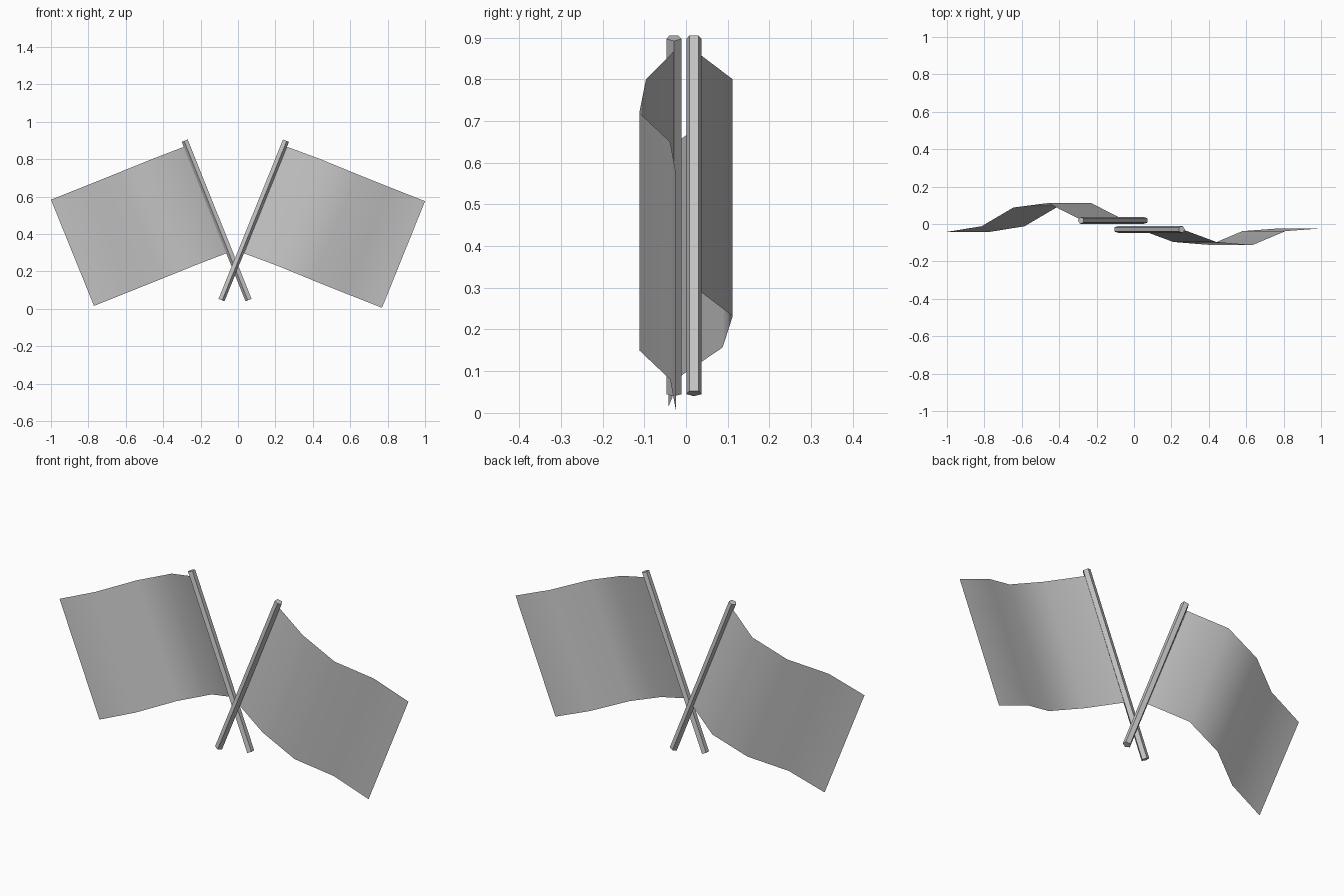
import bpy
from math import cos, sin, pi
from mathutils import Vector

cube = bpy.data.objects.get("Cube")
if cube:
    bpy.data.objects.remove(cube, do_unlink=True)

# One plain grey for cloth and poles
grey = bpy.data.materials.new("plain_grey")
grey.use_nodes = True
colour = (0.55, 0.55, 0.55, 1)
grey.diffuse_color = colour
grey.node_tree.nodes["Principled BSDF"].inputs["Base Color"].default_value = colour


def add_mesh(name, verts, faces, angle):
    mesh = bpy.data.meshes.new(name)
    mesh.from_pydata(verts, [], faces)
    mesh.materials.append(grey)
    obj = bpy.data.objects.new(name, mesh)
    bpy.context.collection.objects.link(obj)
    bpy.ops.object.select_all(action="DESELECT")
    obj.select_set(True)
    bpy.context.view_layer.objects.active = obj
    bpy.ops.object.mode_set(mode="EDIT")
    bpy.ops.mesh.select_all(action="SELECT")
    if len(faces) > 4:
        bpy.ops.mesh.normals_make_consistent(inside=False)
    bpy.ops.object.mode_set(mode="OBJECT")
    bpy.ops.object.shade_smooth_by_angle(angle=angle)
    return obj


def pole(name, bottom, top, side, radius=0.019, sides=5):
    """Five-sided rod with one ridge facing its flag."""
    a, b = Vector(bottom), Vector(top)
    across = Vector((0, side, 0))
    out = across.cross((b - a).normalized())
    ring = [radius * (cos(2 * pi * i / sides) * out + sin(2 * pi * i / sides) * across)
            for i in range(sides)]
    verts = [end + p for end in (a, b) for p in ring]
    faces = [(i, (i + 1) % sides, sides + (i + 1) % sides, sides + i) for i in range(sides)]
    faces += [tuple(reversed(range(sides))), tuple(range(sides, 2 * sides))]
    add_mesh(name, verts, faces, 0.3)


def flag(name, top_edge, drop):
    """Waving sheet: the top edge swept along the pole direction."""
    n = len(top_edge)
    verts = [Vector(p) for p in top_edge]
    verts += [v + Vector(drop) for v in verts]
    faces = [(i, n + i, n + i + 1, i + 1) for i in range(n - 1)]
    if top_edge[-1][0] < 0:
        faces = [f[::-1] for f in faces]
    add_mesh(name, verts, faces, 1.2)


# Front pole leans to the left, back pole to the right
pole("front_pole", (-0.09, -0.029, 0.047), (0.255, -0.029, 0.899), 1)
pole("back_pole", (0.058, 0.019, 0.047), (-0.283, 0.019, 0.899), -1)

# Waving cloth
flag("front_flag", [(0.262, -0.03, 0.866), (0.44, -0.096, 0.80), (0.635, -0.112, 0.72),
                    (0.81, -0.038, 0.65), (1.0, -0.024, 0.575)], (-0.23, 0, -0.57))
flag("back_flag", [(-0.288, 0.025, 0.866), (-0.46, 0.112, 0.80), (-0.645, 0.088, 0.725),
                   (-0.815, -0.012, 0.657), (-1.0, -0.042, 0.583)], (0.23, 0, -0.568))
